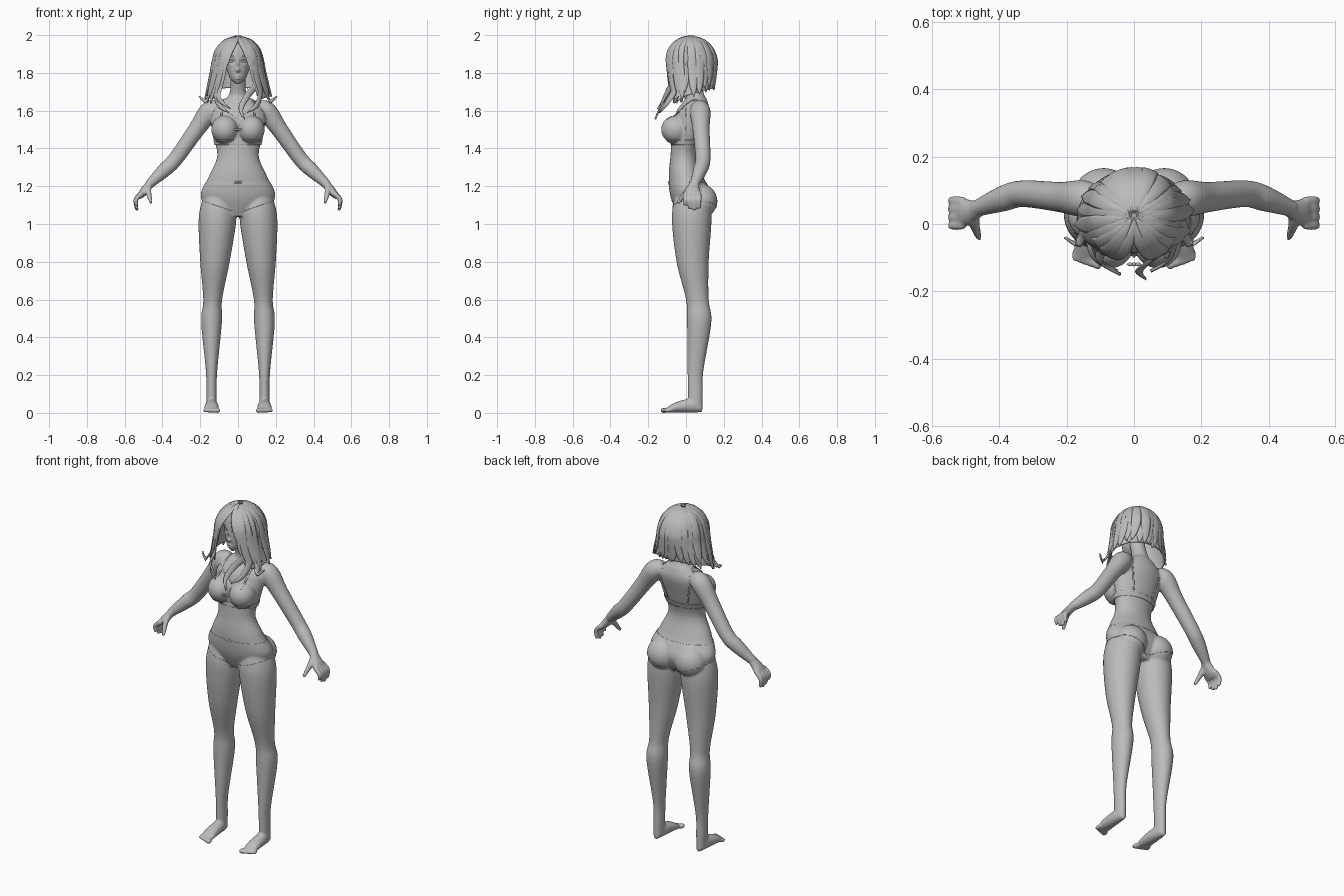
import bpy, bmesh, math, random
from mathutils import Vector, Matrix
from mathutils.bvhtree import BVHTree

random.seed(4)
X, Y, Z = Matrix.Identity(3)
SIDES = (1, -1)
if "Cube" in bpy.data.objects:
    bpy.data.objects.remove(bpy.data.objects["Cube"])

grey = bpy.data.materials.new("plain_grey")
grey.use_nodes = True
tone = (.5, .5, .5, 1)
grey.diffuse_color = tone
grey.node_tree.nodes["Principled BSDF"].inputs["Base Color"].default_value = tone


def spline(rows, steps):
    """Smooth curve through rows of numbers."""
    out = []
    for i in range(len(rows) - 1):
        before, start, end = rows[max(i - 1, 0)], rows[i], rows[i + 1]
        after = rows[min(i + 2, len(rows) - 1)]
        for k in range(steps):
            t = k / steps
            out.append([q + t / 2 * (r - p + t * (2 * p - 5 * q + 4 * r - s + t * (3 * (q - r) + s - p)))
                        for p, q, r, s in zip(before, start, end, after)])
    return out + [list(rows[-1])]


def loft(bm, rows, ref=Y, flat=None, seg=24, steps=6):
    """Closed tube through rows of x, y, z, half width and, if not round, half depth."""
    points, rings = spline(rows, steps), []
    for i, point in enumerate(points):
        centre, width, depth = Vector(point[:3]), point[3], point[-1]
        ahead, behind = points[min(i + 1, len(points) - 1)], points[max(i - 1, 0)]
        tangent = flat or (Vector(ahead[:3]) - Vector(behind[:3])).normalized()
        side = (ref(centre) if callable(ref) else ref).cross(tangent).normalized()
        front = tangent.cross(side)
        angles = [math.tau * k / seg for k in range(seg)]
        rings.append([bm.verts.new(centre + side * width * math.cos(a) + front * depth * math.sin(a))
                      for a in angles])
    for ring, following in zip(rings, rings[1:]):
        for k in range(seg):
            bm.faces.new((ring[k - 1], ring[k], following[k], following[k - 1]))
    bm.faces.new(rings[0])
    bm.faces.new(rings[-1])


def both(bm, rows, **options):
    for side in SIDES:
        loft(bm, [(side * row[0], *row[1:]) for row in rows], **options)


def ball(bm, centre, radii):
    bmesh.ops.create_uvsphere(bm, u_segments=24, v_segments=12, radius=1,
                              matrix=Matrix.Translation(centre) @ Matrix.Diagonal((*radii, 1)))


def finish(name, bm):
    bmesh.ops.recalc_face_normals(bm, faces=bm.faces)
    for face in bm.faces:
        face.smooth = True
    mesh = bpy.data.meshes.new(name)
    bm.to_mesh(mesh)
    bm.free()
    mesh.materials.append(grey)
    ob = bpy.data.objects.new(name, mesh)
    bpy.context.collection.objects.link(ob)
    return ob


# Torso and neck: height, y centre, half width
bm = bmesh.new()
torso = [(1.04, .03, .1), (1.14, .03, .195), (1.25, 0, .155), (1.36, -.01, .11), (1.48, .01, .135),
         (1.59, .035, .145), (1.65, .05, .09), (1.69, .05, .045), (1.8, .02, .04)]
loft(bm, [(0, y, z, width, .025 + .43 * width) for z, y, width in torso], flat=Z, seg=40)
for side in SIDES:
    ball(bm, (side * .07, -.055, 1.5), (.07, .075, .073))
    ball(bm, (side * .09, .08, 1.12), (.09, .085, .09))

# Legs: height, y centre, half width; the knees stand wider than the hips
legs = [(1.15, .03, .08), (1.03, .03, .1), (.8, .035, .078), (.6, .06, .05),
        (.48, .07, .055), (.22, .05, .03), (.1, .05, .027), (.02, .05, .026)]
both(bm, [(.14 - .06 * max(z - .5, 0), y, z, width, .015 + .9 * width) for z, y, width in legs],
     flat=Z, seg=32)

# Feet and toes
foot = [(.085, .03, .015), (.04, .04, .03), (-.05, .03, .038), (-.11, .012, .038)]
both(bm, [(.14, y, height, width, height - .002) for y, height, width in foot], ref=Z, flat=Y)
for side in SIDES:
    for toe in range(5):
        size = .014 - .001 * toe
        ball(bm, (side * (.108 + .017 * toe), .006 * toe - .117, .013), (size, .02, size))

# Arms and palms
both(bm, [(.1, .065, 1.61, .04), (.15, .075, 1.595, .055), (.22, .08, 1.5, .045),
          (.33, .09, 1.345, .04), (.39, .075, 1.285, .038), (.47, .045, 1.21, .024)])
both(bm, [(.46, .045, 1.22, .022, .024), (.5, .035, 1.17, .022, .04), (.525, .035, 1.14, .012, .042)])

# Fingers and thumbs
for finger in range(4):
    y = .07 - .025 * finger
    reach = .02 * math.sin(finger + .5)
    both(bm, [(.505, y, 1.165, .013), (.54, y, 1.13, .013), (.535, y, 1.09 - reach, .009)], seg=12)
both(bm, [(.472, .03, 1.2, .016), (.474, 0, 1.17, .016), (.46, -.043, 1.11, .009)], seg=12)

# Fuse the body into one smooth skin
body = finish("body", bm)
fuse = body.modifiers.new("fuse", "REMESH")
fuse.mode, fuse.voxel_size, fuse.use_smooth_shade = "VOXEL", .006, True
soft = body.modifiers.new("soft", "SMOOTH")
soft.factor, soft.iterations = .5, 6
skin = bpy.data.meshes.new_from_object(body.evaluated_get(bpy.context.evaluated_depsgraph_get()))
body.modifiers.clear()
body.data = skin
skin.materials.clear()
skin.materials.append(grey)
for face in skin.polygons:
    face.use_smooth, face.material_index = True, 0
bm = bmesh.new()
bm.from_mesh(skin)
surface = BVHTree.FromBMesh(bm)
bm.free()


def garment(name, cuts):
    """Thin cloth copied from the skin and trimmed by planes (point, outward normal)."""
    bm = bmesh.new()
    bm.from_mesh(skin)
    for point, normal in cuts + [(Vector(), -X)]:
        bmesh.ops.bisect_plane(bm, geom=bm.verts[:] + bm.edges[:] + bm.faces[:],
                               plane_co=point, plane_no=normal, clear_outer=True)
    bm.normal_update()
    for vert, normal in [(vert, vert.normal.copy()) for vert in bm.verts]:
        if vert.co.x < .0001:
            normal.x = 0
        vert.co += normal * .002
    cloth = finish(name, bm)
    cloth.modifiers.new("mirror", "MIRROR")
    cloth.modifiers.new("thickness", "SOLIDIFY").thickness = .003


hips, chest, band_top = Z * 1.22, Z * 1.42, Z * 1.445
garment("briefs", [(hips, Z), (X * .25, X), (Vector((.02, 0, 1.065)), X * .34 - Z)])
garment("bra_cups", [(chest, -Z), (X * .15, X), (Vector(), Y), (Z * 1.53, Z - X * .75 + Y * .4)])
garment("bra_band", [(chest, -Z), (band_top, Z), (X * .17, X)])

# Bra straps laid on the skin
bm = bmesh.new()
for side in SIDES:
    guide = spline([(side * .09, -.1, 1.55), (side * .1, .05, 1.69), (side * .08, .12, 1.44)], 8)
    laid = [surface.find_nearest(Vector(point))[0] for point in guide]
    loft(bm, [(*point, .005, .003) for point in laid],
         ref=lambda c: c - Vector((c.x, .04, 1.5)), seg=8, steps=1)
finish("bra_straps", bm)

# Little bows on the briefs and the bra
bm = bmesh.new()
for height in (1.215, 1.5):
    knot = surface.find_nearest(Z * height - Y * .2)[0]
    knot.x = 0
    ball(bm, knot, Vector((1, 1, 1)) * .006)
    for side in SIDES:
        ball(bm, knot + X * side * .012, (.01, .005, .006))
finish("bows", bm)

# Head: height, y centre, half width
bm = bmesh.new()
skull = [(1.742, -.045, .012), (1.77, -.025, .04), (1.83, 0, .064),
         (1.9, .015, .078), (1.95, .025, .07), (1.98, .03, .01)]
loft(bm, [(0, y, z, width, width * 1.27) for z, y, width in skull], flat=Z, seg=96, steps=14)

# Face bumps: x, height, spread across, spread up, depth
eye_socket = (.03, 1.86, .016, .011, .011)
nose_tip = (0, 1.815, .01, .01, -.02)
nose_bridge = (0, 1.85, .008, .02, -.01)
upper_lip = (0, 1.783, .015, .004, -.007)
lower_lip = (0, 1.77, .013, .005, -.008)
for vert in bm.verts:
    x, y, z = vert.co
    if y < 0:
        for across, height, wide, tall, depth in (eye_socket, nose_tip, nose_bridge, upper_lip, lower_lip):
            distance = ((abs(x) - across) / wide) ** 2 + ((z - height) / tall) ** 2
            vert.co.y += depth * math.exp(-distance)
finish("head", bm)

# Eyes and brows
bm = bmesh.new()
for side in SIDES:
    ball(bm, (side * .031, -.054, 1.86), (.016, .014, .01))
both(bm, [(.012, -.08, 1.882, .002), (.032, -.076, 1.89, .003), (.054, -.058, 1.882, .001)], seg=8)
finish("eyes_and_brows", bm)


def dome(t, angle, grow=1):
    """Point on the hair volume: t runs from crown to ends, angle from the front."""
    fall = max(2 * t - 1, 0)
    rise = math.pi * min(t, .5)
    width = .13 * math.sin(rise) + .038 * fall
    depth = .138 * math.sin(rise) - .015 * fall
    drop = .2 * fall * (.82 + .18 * math.cos(angle))
    return Vector((width * grow * math.sin(angle), .025 - depth * grow * math.cos(angle),
                   1.85 + .143 * math.cos(rise) - drop))


# Hair shell, open around the face
bm = bmesh.new()
rows, columns = 32, 48
grid = []
for i in range(rows + 1):
    t = .02 + .98 * i / rows
    opening = .85 * t
    sweep = math.tau - 2 * opening
    grid.append([bm.verts.new(dome(t, opening + sweep * j / columns)) for j in range(columns + 1)])
for upper, lower in zip(grid, grid[1:]):
    for j in range(columns):
        bm.faces.new((upper[j], upper[j + 1], lower[j + 1], lower[j]))
shell = finish("hair_shell", bm)
shell.modifiers.new("thickness", "SOLIDIFY").thickness = .006


def outward(c):
    return Vector((c.x, c.y - .025, max(c.z - 1.85, 0) + .001))


def lock(bm, start, end, length, width, grow=1.02, tips=()):
    """Tapered flat lock swept over the hair volume, then through loose tip points."""
    count = 7
    path = []
    for k in range(count + 1):
        t = k / count
        path.append(dome(.03 + (length - .03) * t, start + (end - start) * t, grow))
    path += [Vector(tip) for tip in tips]
    taper = [.002 + width * math.sqrt(abs(math.sin(math.pi * k / (len(path) - 1)))) for k in range(len(path))]
    loft(bm, [(*point, half, .005) for point, half in zip(path, taper)], ref=outward, seg=8, steps=4)


# Layered locks around the sides and back
bm = bmesh.new()
total = 30
for i in range(total):
    angle = .75 + (math.tau - 1.5) * i / (total - 1)
    lock(bm, angle, angle + random.uniform(-.15, .15), random.uniform(.93, 1.08),
         .024, random.uniform(1, 1.04))
finish("hair_locks", bm)

# Fringe, long front locks and outward flicks
bm = bmesh.new()
for side in SIDES:
    lock(bm, side * .1, side * .75, .75, .018)
    lock(bm, 0, side * .4, .45, .01)
    lock(bm, side * .6, side * .8, .9, .022, 1.04, [(side * .1, -.11, 1.63), (side * .05, -.14, 1.59)])
    lock(bm, side * .8, side * 1.1, .95, .022, 1.04, [(side * .17, -.06, 1.65), (side * .205, -.04, 1.675)])
lock(bm, .5, .65, .8, .02, 1.03, [(.05, -.11, 1.68), (.015, -.14, 1.61), (.035, -.163, 1.555)])
lock(bm, -.5, -.65, .85, .02, 1.03, [(-.1, -.115, 1.66), (-.04, -.15, 1.61)])
finish("front_locks", bm)
